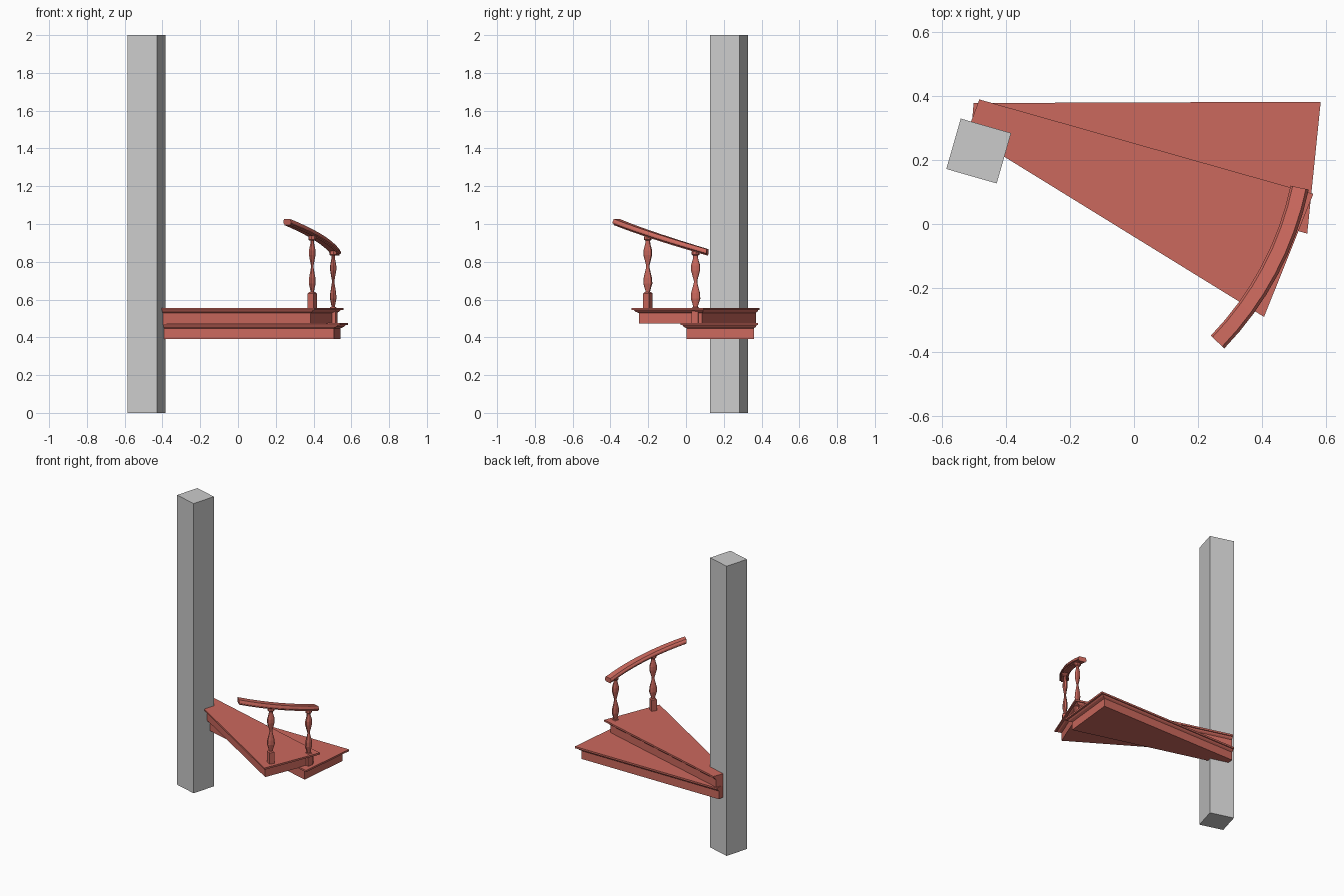
import bpy, bmesh
from math import sin, cos, pi, radians
from mathutils import Vector, Matrix

if "Cube" in bpy.data.objects:
    bpy.data.objects.remove(bpy.data.objects["Cube"])

PIVOT = Vector((-0.451, 0.319, 0))   # centre the stairs wind around
TURN, RISE = radians(-16), 0.08      # turn and rise per step

red = bpy.data.materials.new("red_wood")
red.diffuse_color = (0.6, 0.14, 0.11, 1)
red.use_nodes = True
red.node_tree.nodes["Principled BSDF"].inputs["Base Color"].default_value = red.diffuse_color


def loft(name, rings, mat=red):
    """Skin a list of equal-length point rings and cap both ends."""
    bm = bmesh.new()
    vs = [[bm.verts.new(p) for p in r] for r in rings]
    n = len(vs[0])
    for a, b in zip(vs, vs[1:]):
        for i in range(n):
            j = (i + 1) % n
            bm.faces.new((a[i], a[j], b[j], b[i]))
    bm.faces.new(vs[0])
    bm.faces.new(vs[-1])
    bmesh.ops.recalc_face_normals(bm, faces=bm.faces)
    me = bpy.data.meshes.new(name)
    bm.to_mesh(me)
    bm.free()
    ob = bpy.data.objects.new(name, me)
    bpy.context.collection.objects.link(ob)
    if mat:
        me.materials.append(mat)
    return ob


def climb(ob, k):
    """Move a part k steps up the winding stair."""
    ob.matrix_world = (Matrix.Translation(PIVOT + Vector((0, 0, k * RISE)))
                       @ Matrix.Rotation(k * TURN, 4, 'Z')
                       @ Matrix.Translation(-PIVOT) @ ob.matrix_world)


def inset(poly, dist):
    """Inset a clockwise polygon, one distance per edge."""
    lines = []
    for i, p in enumerate(poly):
        d = (poly[(i + 1) % len(poly)] - p).normalized()
        lines.append((p + Vector((d.y, -d.x)) * dist[i], d))
    out = []
    for i in range(len(poly)):
        (p, d), (q, e) = lines[i - 1], lines[i]
        w = q - p
        t = (w.x * e.y - w.y * e.x) / (d.x * e.y - d.y * e.x)
        out.append(p + d * t)
    return out


# square newel post
loft("newel_post", [[(-0.484 + 0.1155 * cos(a), 0.2275 + 0.1155 * sin(a), z)
                     for a in [radians(29 + 90 * i) for i in range(4)]]
                    for z in (0, 2)], None)

OUTLINE = [Vector(p) for p in
           ((-0.5, 0.377), (0.582, 0.381), (0.54, -0.03), (-0.509, 0.264))]
INSET = (0.02, 0.036, 0.022, 0.0)    # back, outer, front, inner edges
STEP_PROFILE = ((0.392, 1), (0.448, 1), (0.456, 0.55), (0.464, 0.35),
                (0.464, 0), (0.476, 0))
# half width and height of the flattened spindle
SPINDLE = ((0.555, 0.012), (0.57, 0.014), (0.605, 0.025), (0.635, 0.023),
           (0.69, 0.009), (0.70, 0.009), (0.755, 0.024), (0.78, 0.024),
           (0.815, 0.014), (0.838, 0.012))
RAD, ANG = 0.992, radians(-15.7)


def local(radial, tangent, z):
    """Point given in the baluster's own axes."""
    r = RAD + radial
    return (PIVOT.x + r * cos(ANG) - tangent * sin(ANG),
            PIVOT.y + r * sin(ANG) + tangent * cos(ANG), z)


def round_ring(a, b, z, n=8):
    return [local(a * cos(2 * pi * (i + .5) / n), b * sin(2 * pi * (i + .5) / n), z)
            for i in range(n)]


for k, tag in enumerate(("lower", "upper")):
    # wedge tread with moulded nosing
    climb(loft(tag + "_step", [[(p.x, p.y, z) for p in
                                inset(OUTLINE, [f * s for s in INSET])]
                               for z, f in STEP_PROFILE]), k)
    # baluster foot block, spindle and cap
    h = 0.0175
    climb(loft(tag + "_baluster_block",
               [[local(x * s, y * s, z) for x, y in ((-h, -h), (h, -h), (h, h), (-h, h))]
                for z, s in ((0.474, 1), (0.553, 1), (0.56, 0.7))]), k)
    climb(loft(tag + "_baluster_spindle",
               [round_ring(r * 0.6 + 0.001, r * 1.06, z) for z, r in SPINDLE]), k)
    climb(loft(tag + "_baluster_cap",
               [round_ring(r, r, z) for z, r in
                ((0.832, 0.014), (0.838, 0.021), (0.852, 0.021), (0.858, 0.017))]), k)

# curved handrail rising over both steps
RAIL = ((-0.02, 0), (0.02, 0), (0.022, 0.006), (0.029, 0.010), (0.029, 0.018),
        (0.020, 0.033), (-0.022, 0.033), (-0.029, 0.020), (-0.029, 0.010), (-0.022, 0.006))
SEGS = 8
rings = []
for i in range(SEGS + 1):
    t = i / SEGS
    a = radians(-12) + 2 * TURN * t
    rings.append([(PIVOT.x + (0.989 + r) * cos(a), PIVOT.y + (0.989 + r) * sin(a),
                   0.834 + 2 * RISE * t + z) for r, z in RAIL])
loft("handrail", rings)
